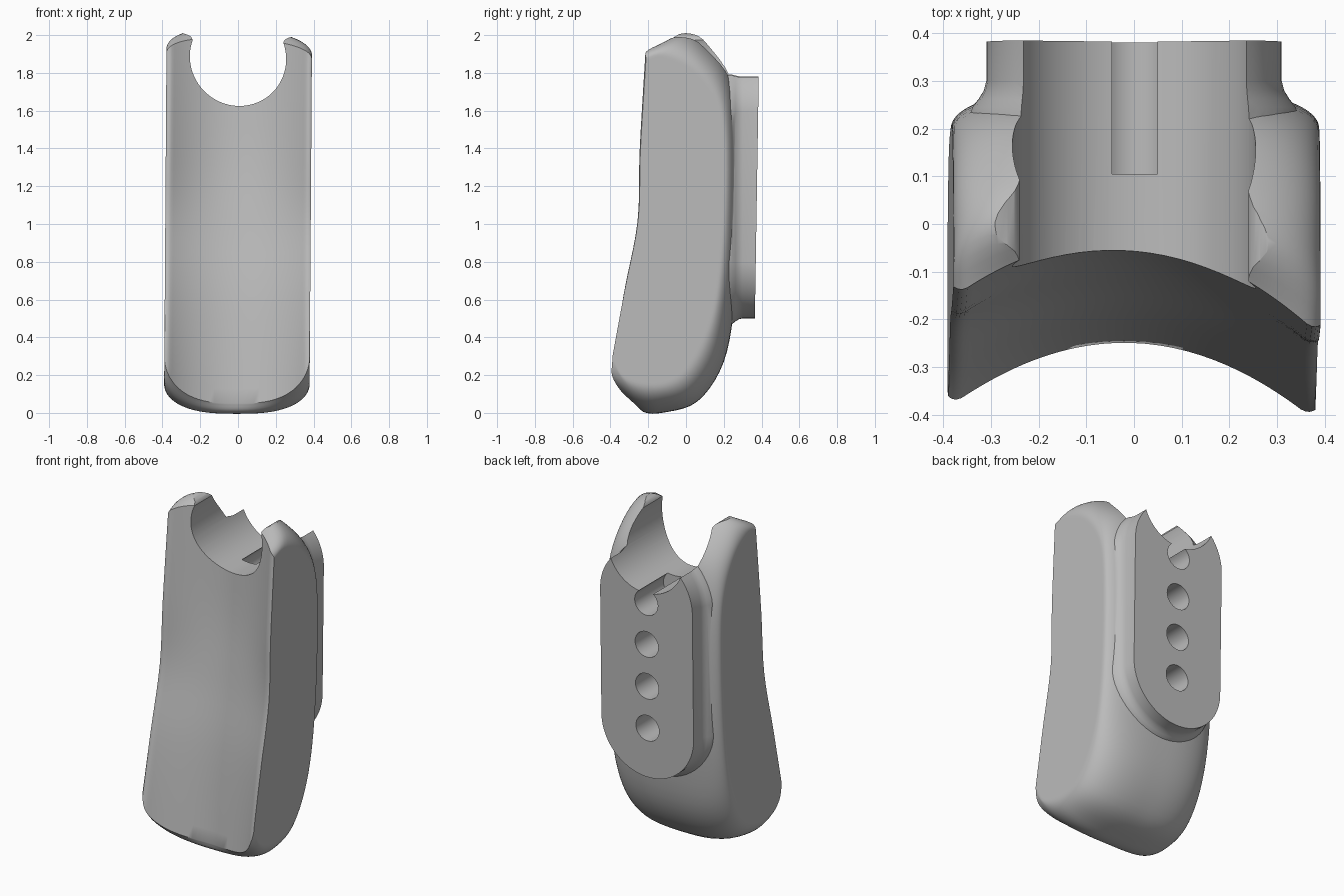
import bpy, bmesh, math
from mathutils import Vector

cube = bpy.data.objects.get("Cube")
if cube:
    bpy.data.objects.remove(cube)

grey = bpy.data.materials.new("plain_grey")
grey.use_nodes = True
grey.diffuse_color = (0.5, 0.5, 0.5, 1)
grey.node_tree.nodes["Principled BSDF"].inputs["Base Color"].default_value = (0.5, 0.5, 0.5, 1)


def loft(name, loops, inset=0):
    """Skin a list of equal closed loops and cap both ends."""
    bm = bmesh.new()
    rings = [[bm.verts.new(p) for p in loop] for loop in loops]
    n = len(rings[0])
    for a, b in zip(rings, rings[1:]):
        for i in range(n):
            j = (i + 1) % n
            bm.faces.new((a[i], a[j], b[j], b[i]))
    caps = [bm.faces.new(rings[0]), bm.faces.new(rings[-1])]
    bmesh.ops.recalc_face_normals(bm, faces=bm.faces)
    if inset:
        bmesh.ops.inset_individual(bm, faces=caps, thickness=inset)
    mesh = bpy.data.meshes.new(name)
    bm.to_mesh(mesh)
    bm.free()
    mesh.materials.append(grey)
    obj = bpy.data.objects.new(name, mesh)
    bpy.context.collection.objects.link(obj)
    return obj


def combine(target, other, operation):
    mod = target.modifiers.new(operation, 'BOOLEAN')
    mod.operation, mod.solver, mod.object = operation, 'EXACT', other
    bpy.context.view_layer.objects.active = target
    bpy.ops.object.modifier_apply(modifier=mod.name)
    bpy.data.objects.remove(other)


def catmull(points, steps, corners):
    """Closed smooth curve that stays sharp at the corner indices."""
    out, n = [], len(points)
    for i in range(n):
        p1, p2 = points[i], points[(i + 1) % n]
        p0 = p1 if i in corners else points[i - 1]
        p3 = p2 if (i + 1) % n in corners else points[(i + 2) % n]
        for s in range(steps):
            t = s / steps
            out.append(0.5 * (2 * p1 + (p2 - p0) * t + (2 * p0 - 5 * p1 + 4 * p2 - p3) * t * t
                              + (3 * p1 - p0 - 3 * p2 + p3) * t ** 3))
    return out


# Side outline (y, z), middle outline (y, z); the first five are the hollow front
HALF = 0.385
outline = [
    (-.412, .3, -.26, .05), (-.345, .65, -.21, .6), (-.272, 1.02, -.15, 1.0),
    (-.265, 1.4, -.105, 1.4), (-.235, 1.89, -.08, 1.98),
    (-.125, 1.91, -.02, 2.03), (.04, 1.83, .1, 1.965), (.16, 1.66, .24, 1.8),
    (.2, 1.45, .285, 1.5), (.195, 1.0, .285, 1.0), (.155, .6, .26, .6),
    (.08, .36, .2, .27), (-.03, .2, .06, .06), (-.17, .15, -.13, 0), (-.33, .19, -.225, .005)]


def body_loop(x):
    t = min(abs(x) / HALF, 1)
    rounded = math.sqrt(1 - t ** 2.8)
    hollow = 1 - t * t + 0.15 * max(0, (t - 0.92) / 0.08) ** 2
    pts = []
    for i, (sy, sz, my, mz) in enumerate(outline):
        front = i < 5
        y = sy + (my - sy) * (hollow if front else rounded)
        z = sz + (mz - sz) * rounded
        # One side of the front sits further back, fading out over the top
        lean = 1 if front else {5: 0.7, 6: 0.3}.get(i, 0)
        y += lean * (HALF - x) / (2 * HALF) * (0.02 + 0.032 * z)
        z -= 0.05 * x * (z / 2) ** 3
        pts.append(Vector((x + 0.007 * (z - 1), y, z)))
    return catmull(pts, 5, (0, 4))


stations = [-HALF * math.cos(math.pi * i / 40) for i in range(41)]
body = loft("grip_body", [body_loop(x) for x in stations], inset=0.012)


# Rounded mounting plate with a flared foot that fades out at the top
def plate_loop(y, grow):
    pts = []
    for i in range(64):
        a = math.pi * (i + 0.5) / 32
        r = 0.31 + grow * (1 - max(0, math.sin(a)))
        z = (1.575 if math.sin(a) > 0 else 0.81) + r * math.sin(a)
        lean = 0.016 * (z - 1.775) if y > 0.35 else 0
        pts.append((math.cos(a) * r, y + lean, z))
    return pts


plate_rings = [(.14, .04), (.22, .04), (.245, .03), (.262, .016), (.28, .005), (.3, 0), (.385, 0)]
plate = loft("mounting_plate", [plate_loop(y, g) for y, g in plate_rings])
combine(body, plate, 'UNION')

# Round notch through the top, with eased tips
R, NOTCH_Z = 0.255, 1.88
arc = [math.radians(160 + 220 * i / 56) for i in range(57)]
tip = [(.243, 1.975), (.25, 1.985), (.265, 1.993), (.3, 2.004), (.3, 2.4)]
profile = ([(-x, z) for x, z in reversed(tip)]
           + [(R * math.cos(a), NOTCH_Z + R * math.sin(a)) for a in arc] + tip)
notch = loft("notch_cutter", [[(x, y, z - 0.03 * x) for x, z in profile] for y in (-1, 1)])
combine(body, notch, 'DIFFERENCE')

# Row of blind screw holes in the plate, the top one open to the notch
for i in range(4):
    z = 0.8 + 0.256 * i
    angles = [math.pi * k / 16 for k in range(32)]
    hole = loft("hole_cutter", [[(0.078 * math.cos(a), y, z + 0.078 * math.sin(a)) for a in angles]
                                for y in (0.105, 0.6)])
    combine(body, hole, 'DIFFERENCE')

bpy.ops.object.select_all(action='DESELECT')
body.select_set(True)
bpy.context.view_layer.objects.active = body
bpy.ops.object.shade_smooth_by_angle(angle=math.radians(35))
